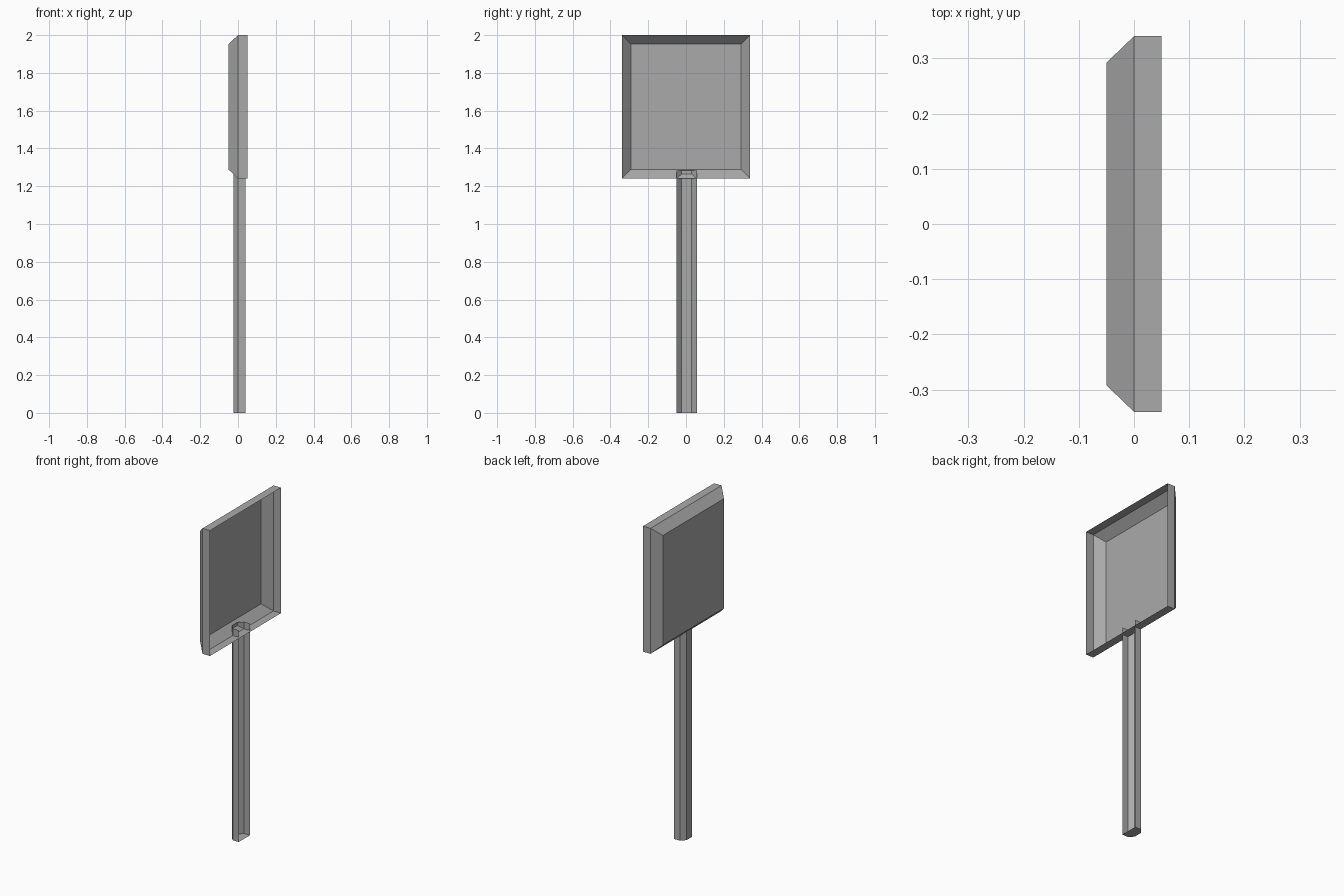
import bpy
import bmesh

cube = bpy.data.objects.get("Cube")
if cube:
    bpy.data.objects.remove(cube, do_unlink=True)

# Single plain grey
grey = bpy.data.materials.new("plain grey")
grey.use_nodes = True
grey.diffuse_color = (0.4, 0.4, 0.4, 1)
grey.node_tree.nodes["Principled BSDF"].inputs["Base Color"].default_value = (0.4, 0.4, 0.4, 1)


def sheet_object(name, rings, close_first=False, close_last=False, closed=True):
    """Bridge matching rings of points into a thin open shell."""
    bm = bmesh.new()
    loops = [[bm.verts.new(p) for p in ring] for ring in rings]
    count = len(rings[0])
    for a, b in zip(loops, loops[1:]):
        for i in range(count if closed else count - 1):
            j = (i + 1) % count
            bm.faces.new((a[i], a[j], b[j], b[i]))
    if close_first:
        bm.faces.new(loops[0][::-1])
    if close_last:
        bm.faces.new(loops[-1])
    bmesh.ops.recalc_face_normals(bm, faces=bm.faces)
    mesh = bpy.data.meshes.new(name)
    bm.to_mesh(mesh)
    bm.free()
    mesh.materials.append(grey)
    obj = bpy.data.objects.new(name, mesh)
    bpy.context.collection.objects.link(obj)
    return obj


def rectangle(x, inset):
    y, low, high = 0.34 - inset, 1.24 + inset, 2 - inset
    return [(x, -y, low), (x, y, low), (x, y, high), (x, -y, high)]


# Shallow open tray: straight rim, sloped sides, flat back panel
sheet_object("blade_tray",
             [rectangle(0.05, 0), rectangle(0, 0), rectangle(-0.05, 0.048)],
             close_last=True)

# Open channel handle with a closed foot, reaching just inside the tray
channel = [(0.04, -0.05), (0, -0.05), (-0.025, -0.024),
           (-0.025, 0.03), (0, 0.057), (0.04, 0.057)]
sheet_object("handle_channel",
             [[(x, y, z) for x, y in channel] for z in (0, 1.283)],
             close_first=True, closed=False)
